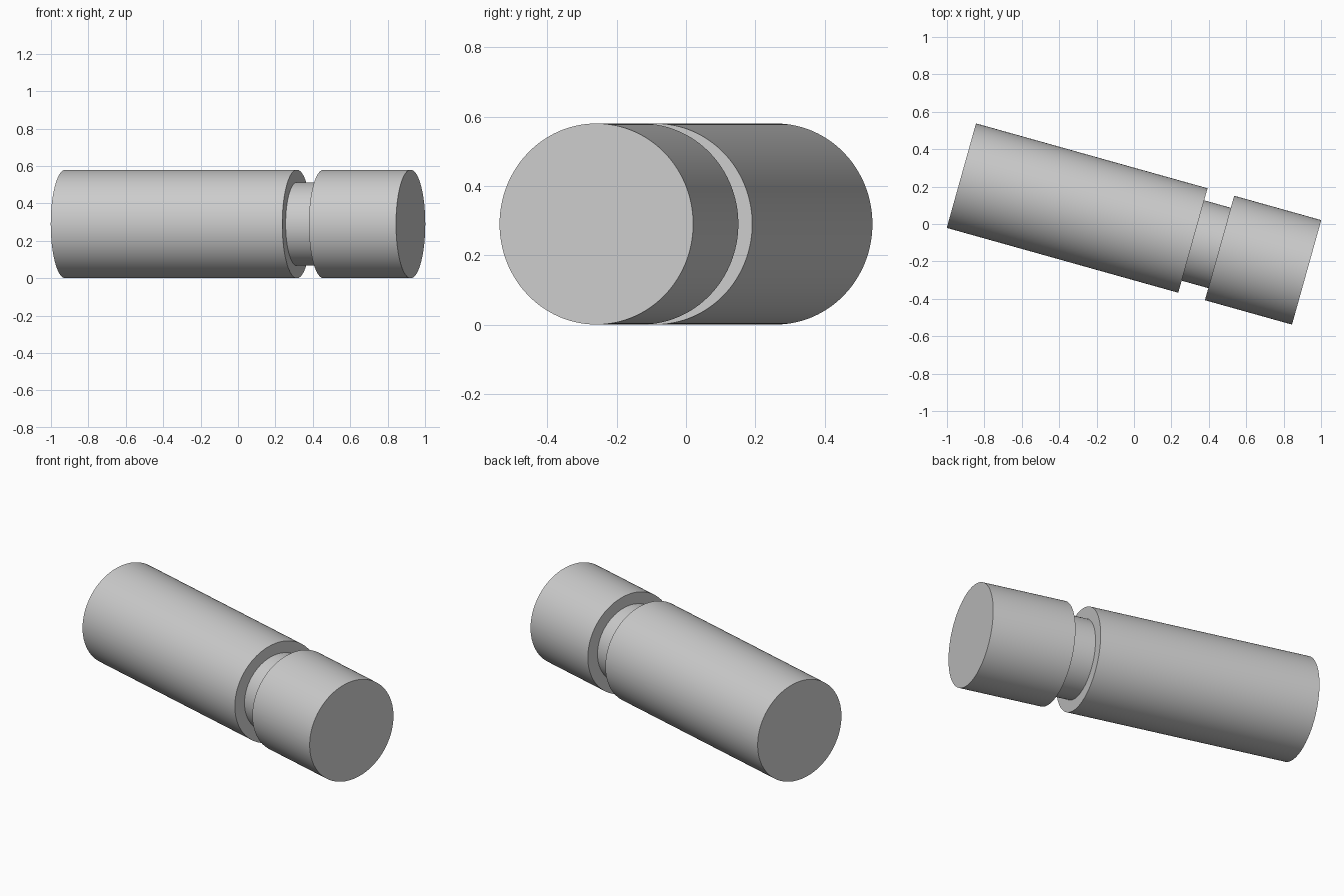
import bpy, math
from mathutils import Matrix

cube = bpy.data.objects.get("Cube")
if cube:
    bpy.data.objects.remove(cube, do_unlink=True)

# Single plain grey material
grey = bpy.data.materials.new("plain grey")
grey.use_nodes = True
colour = (0.6, 0.6, 0.6, 1)
grey.diffuse_color = colour
grey.node_tree.nodes["Principled BSDF"].inputs["Base Color"].default_value = colour

RADIUS, NECK_RADIUS, HALF = 0.29, 0.223, 0.9585
NECK_START, NECK_END = 0.327, 0.475
TURN = Matrix.Rotation(math.radians(-15.65), 4, "Z")


def section(name, start, end, radius):
    """Cylinder lying along the turned x axis, from start to end."""
    bpy.ops.mesh.primitive_cylinder_add(vertices=128, radius=radius, depth=end - start)
    part = bpy.context.object
    part.name = name
    part.data.transform(TURN @ Matrix.Translation(((start + end) / 2, 0, RADIUS))
                        @ Matrix.Rotation(math.pi / 2, 4, "Y"))
    part.data.materials.append(grey)
    bpy.ops.object.shade_smooth_by_angle(angle=math.radians(30))


# Long body, recessed neck and short end
section("long_body", -HALF, NECK_START, RADIUS)
section("neck", NECK_START, NECK_END, NECK_RADIUS)
section("short_end", NECK_END, HALF, RADIUS)
